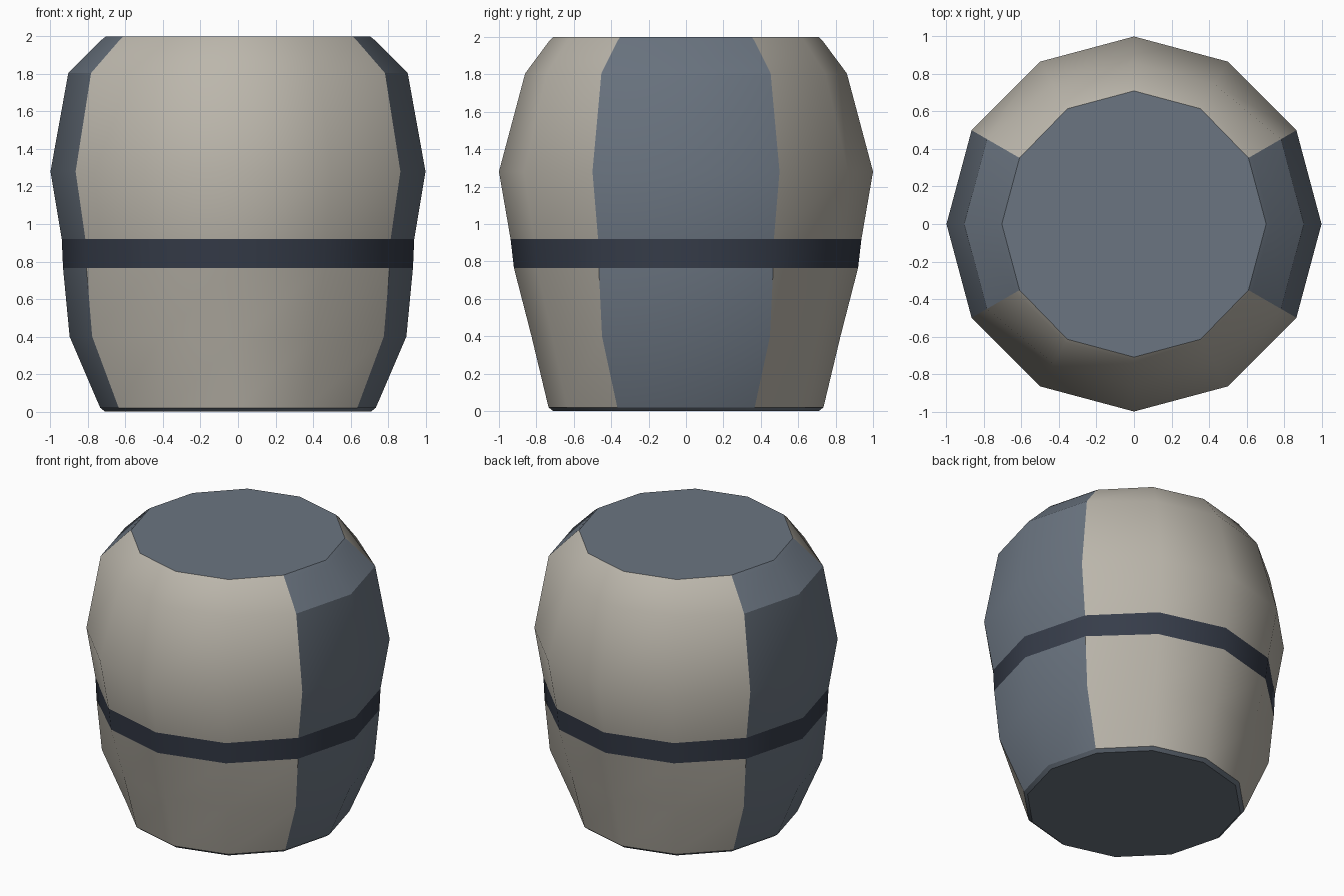
import bpy
import bmesh
from math import radians, sin, cos

default = bpy.data.objects.get("Cube")
if default:
    bpy.data.objects.remove(default, do_unlink=True)


def material(name, color):
    m = bpy.data.materials.new(name)
    m.use_nodes = True
    rgba = (*color, 1)
    m.diffuse_color = rgba
    m.node_tree.nodes["Principled BSDF"].inputs["Base Color"].default_value = rgba
    return m


cream = material("warm grey", (0.50, 0.47, 0.41))
slate = material("slate blue", (0.147, 0.178, 0.22))
navy = material("dark navy", (0.037, 0.046, 0.068))

# Barrel profile: height, stave radius, raised side panel radius
LEVELS = [
    (0.0, 0.71, 0.71),
    (0.02, 0.735, 0.735),
    (0.4, 0.826, 0.898),
    (0.765, 0.92, 0.933),
    (0.92, 0.938, 0.94),
    (1.28, 1.0, 1.0),
    (1.805, 0.86, 0.905),
    (1.98, 0.73, 0.73),
    (2.0, 0.71, 0.705),
]
BAND = 3                      # level where the band starts
TOP = len(LEVELS) - 1


def point(level, angle):
    z, stave, panel = LEVELS[level]
    on_panel = abs(cos(radians(angle))) > 0.8
    r = panel if on_panel else stave
    return (r * cos(radians(angle)), r * sin(radians(angle)), z)


def part(name, mat, levels, angles, closed=False, cap=None):
    """Loft a twelve-sided skin over the given levels; cap closes one level."""
    bm = bmesh.new()
    rings = [[bm.verts.new(point(l, a)) for a in angles] for l in levels]
    n = len(angles)
    for low, high in zip(rings, rings[1:]):
        for i in range(n if closed else n - 1):
            j = (i + 1) % n
            bm.faces.new((low[i], low[j], high[j], high[i]))
    if cap == "top":
        bm.faces.new(rings[-1])
    elif cap == "bottom":
        bm.faces.new(rings[0][::-1])
    bm.normal_update()
    for f in bm.faces:
        f.smooth = True
    for e in bm.edges:
        e.smooth = e.calc_face_angle(0) < radians(33)
    mesh = bpy.data.meshes.new(name)
    bm.to_mesh(mesh)
    bm.free()
    mesh.materials.append(mat)
    obj = bpy.data.objects.new(name, mesh)
    bpy.context.collection.objects.link(obj)


full = range(0, 360, 30)
lower = range(1, BAND + 1)
upper = range(BAND + 1, TOP + 1)

# Curved staves front and back, side panels left and right
for side, start in (("back", 30), ("front", 210)):
    arc = range(start, start + 121, 30)
    part(f"{side}_staves_lower", cream, lower, arc)
    part(f"{side}_staves_upper", cream, upper, arc)
for side, start in (("left", -30), ("right", 150)):
    arc = range(start, start + 61, 30)
    part(f"{side}_panel_lower", slate, lower, arc)
    part(f"{side}_panel_upper", slate, upper, arc)

# Dark band, lid and chamfered base
part("band", navy, (BAND, BAND + 1), full, closed=True)
part("lid", slate, (TOP,), full, cap="top")
part("base", slate, (0, 1), full, closed=True, cap="bottom")
